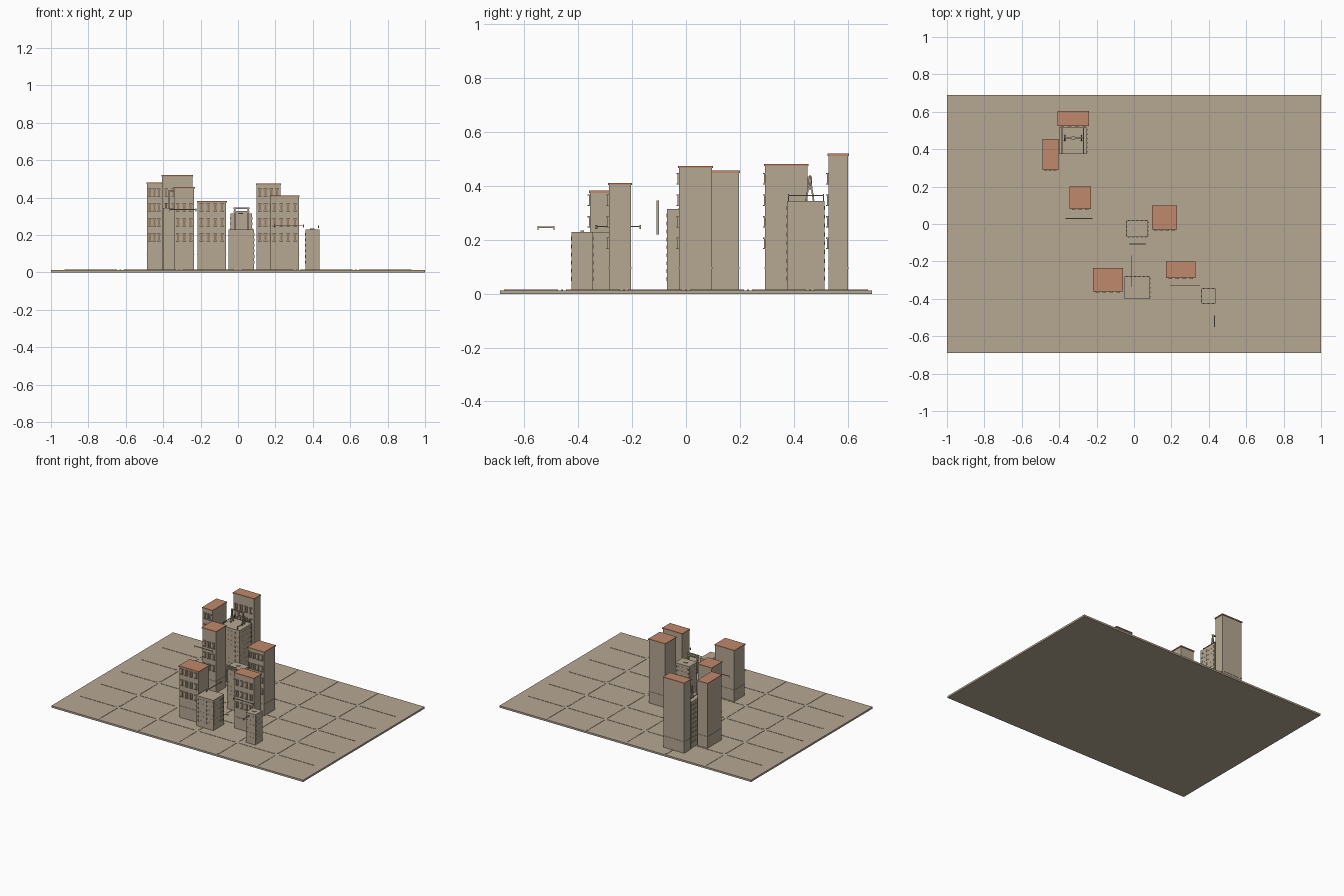
import bpy
from mathutils import Vector

cube = bpy.data.objects.get("Cube")
if cube:
    bpy.data.objects.remove(cube)


def material(name, rgb):
    m = bpy.data.materials.new(name)
    m.use_nodes = True
    m.diffuse_color = (*rgb, 1)
    m.node_tree.nodes["Principled BSDF"].inputs["Base Color"].default_value = (*rgb, 1)
    return m


STONE = material("tan stone", (0.47, 0.39, 0.29))
ROOF = material("terracotta", (0.52, 0.25, 0.15))
TRIM = material("brown trim", (0.30, 0.20, 0.13))
FLOOR = 0.015


def box(lo, hi):
    """Vertices and faces of a box between two corners."""
    v = [(x, y, z) for z in (lo[2], hi[2]) for y in (lo[1], hi[1]) for x in (lo[0], hi[0])]
    f = [(0, 2, 3, 1), (4, 5, 7, 6), (0, 1, 5, 4), (1, 3, 7, 5), (3, 2, 6, 7), (2, 0, 4, 6)]
    return v, f


def build(name, boxes, mat):
    """One object made of many boxes."""
    verts, faces = [], []
    for lo, hi in boxes:
        v, f = box(lo, hi)
        n = len(verts)
        verts += v
        faces += [[i + n for i in q] for q in f]
    mesh = bpy.data.meshes.new(name)
    mesh.from_pydata(verts, [], faces)
    mesh.materials.append(mat)
    ob = bpy.data.objects.new(name, mesh)
    bpy.context.collection.objects.link(ob)
    return ob


def rod(name, a, b, r, mat=STONE):
    """Thin square bar between two points."""
    a, b = Vector(a), Vector(b)
    d = b - a
    h = d.length / 2
    ob = build(name, [((-r, -r, -h), (r, r, h))], mat)
    ob.location = (a + b) / 2
    ob.rotation_euler = d.to_track_quat("Z", "Y").to_euler()
    return ob


def spread(lo, hi, n):
    return [lo + (hi - lo) * (i + 0.5) / n for i in range(n)]


# Ground slab with broken joint strips
build("ground_slab", [((-1, -0.69, 0), (1, 0.69, FLOOR - 0.002))], STONE)
xs = [i * 0.315 for i in range(-2, 3)]
ys = [i * 0.23 for i in range(-2, 3)]
joints = []
for x in xs:
    for y in spread(-0.69, 0.69, 6):
        joints.append(((x - 0.004, y - 0.1, 0.01), (x + 0.004, y + 0.1, FLOOR)))
for y in ys:
    for x in spread(-0.945, 0.945, 6):
        joints.append(((x - 0.14, y - 0.004, 0.01), (x + 0.14, y + 0.004, FLOOR)))
build("paving_joints", joints, STONE)


def tower(name, x0, x1, y0, y1, top, cols):
    """Tall block with a tiled roof slab and framed windows on the front."""
    e = 0.004
    build(name + "_walls", [((x0 + e, y0 + e, 0.01), (x1 - e, y1 - e, top - 0.008))], STONE)
    build(name + "_roof", [((x0, y0, top - 0.008), (x1, y1, top))], ROOF)
    build(name + "_band", [((x0 + 0.002, y0 + 0.002, 0.092), (x1 - 0.002, y1 - 0.002, 0.097))], STONE)
    f = y0 + e
    panes, frames = [], []
    z = 0.17
    while z + 0.05 < top:
        for x in spread(x0 + 0.006, x1 - 0.006, cols):
            w, h = 0.007, 0.034
            panes.append(((x - w, f - 0.002, z), (x + w, f, z + h)))
            for side in (-w, w):
                frames.append(((x + side - 0.0015, f - 0.005, z), (x + side + 0.0015, f, z + h)))
            for level in (z - 0.004, z + h):
                frames.append(((x - w - 0.003, f - 0.009, level), (x + w + 0.003, f, level + 0.004)))
        z += 0.08
    build(name + "_panes", panes, TRIM)
    build(name + "_window_frames", frames, STONE)


tower("back_tower", -0.41, -0.24, 0.525, 0.605, 0.52, 4)
tower("side_tower", -0.49, -0.405, 0.29, 0.455, 0.482, 3)
tower("middle_tower", -0.345, -0.23, 0.08, 0.2, 0.457, 3)
tower("left_tower", 0.095, 0.23, -0.03, 0.1, 0.475, 4)
tower("front_left_tower", 0.17, 0.33, -0.29, -0.2, 0.412, 4)
tower("front_right_tower", -0.22, -0.06, -0.36, -0.235, 0.383, 4)


def small_block(name, x0, x1, y0, y1, top):
    """Flat-topped block with rows of small openings on every side."""
    build(name + "_walls", [((x0, y0, 0.01), (x1, y1, top))], STONE)
    slots = []
    t, w, h = 0.002, 0.004, 0.007
    for z in spread(0.04, top - 0.01, int(top / 0.035)):
        for x in spread(x0, x1, round((x1 - x0) / 0.024)):
            for y in (y0, y1):
                slots.append(((x - w, y - t, z - h), (x + w, y + t, z + h)))
        for y in spread(y0, y1, round((y1 - y0) / 0.024)):
            for x in (x0, x1):
                slots.append(((x - t, y - w, z - h), (x + t, y + w, z + h)))
    build(name + "_openings", slots, STONE)


small_block("back_block", -0.4, -0.25, 0.375, 0.515, 0.345)
small_block("centre_block", -0.04, 0.075, -0.07, 0.02, 0.315)
small_block("front_block", -0.05, 0.085, -0.4, -0.28, 0.23)
small_block("corner_block", 0.36, 0.435, -0.425, -0.345, 0.23)

# Small hatches
build("hatches", [((x - 0.012, y - 0.007, z), (x + 0.012, y + 0.007, z + 0.004))
                  for x, y, z in ((0.015, -0.02, 0.315), (0.398, -0.385, 0.23),
                                  (0.015, -0.145, 0.012))], STONE)

# Hanging bars with short end pegs
bars = {
    "middle_bar": ((-0.365, 0.03, 0.337), (-0.225, 0.03, 0.337)),
    "front_bar": ((0.195, -0.33, 0.25), (0.35, -0.33, 0.25)),
    "corner_bar": ((0.43, -0.55, 0.247), (0.43, -0.49, 0.247)),
    "centre_bar": ((-0.015, -0.335, 0.25), (-0.015, -0.17, 0.25)),
    "roof_bar_right": ((-0.385, 0.38, 0.365), (-0.385, 0.51, 0.365)),
    "roof_bar_left": ((-0.27, 0.38, 0.365), (-0.27, 0.51, 0.365)),
}
for name, (a, b) in bars.items():
    rod(name, a, b, 0.002)
    for i, (x, y, z) in enumerate((a, b)):
        drop = 0.02 if "roof" in name else 0.01
        rod(f"{name}_peg_{i}", (x, y, z - drop), (x, y, z + 0.005), 0.002)

# Standing gate in front of the centre block
for side in (-1, 1):
    x = 0.018 + side * 0.036
    rod(f"gate_post_{side}", (x, -0.105, 0.22), (x, -0.105, 0.345), 0.004)
for z in (0.325, 0.342):
    rod("gate_beam", (-0.025, -0.105, z), (0.061, -0.105, z), 0.004)

# Roof frame with splayed legs
for x in (-0.37, -0.28):
    for dy in (-0.014, 0.014):
        rod("roof_frame_leg", (x, 0.46 + dy, 0.345), (x, 0.46, 0.435), 0.003)
    rod("roof_frame_brace", (x, 0.45, 0.39), (x, 0.47, 0.39), 0.003)
rod("roof_frame_beam", (-0.375, 0.46, 0.435), (-0.275, 0.46, 0.435), 0.004)
build("roof_frame_bell", [((-0.335, 0.452, 0.395), (-0.315, 0.468, 0.435))], STONE)
